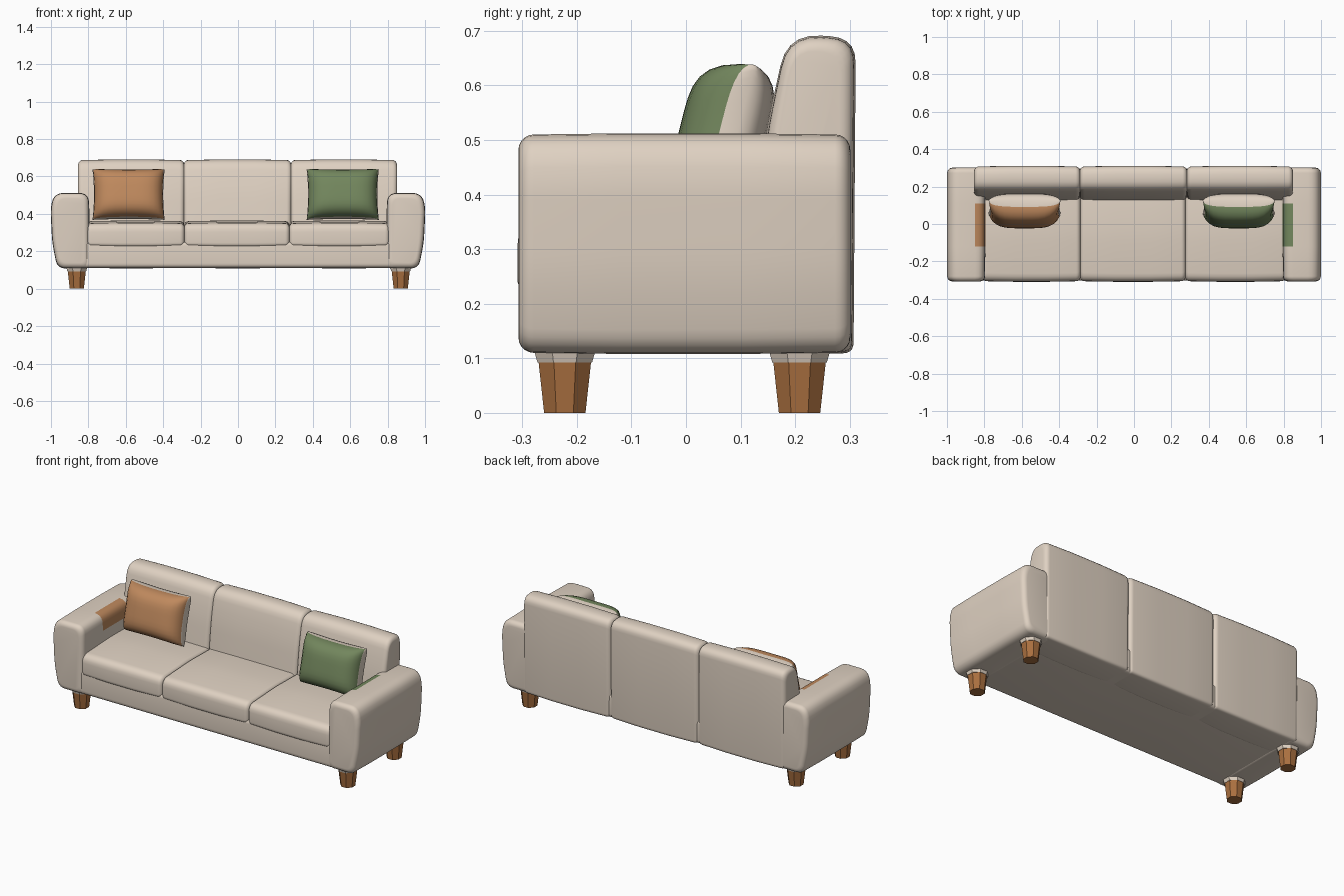
import bpy, bmesh, math
from mathutils import Vector, Matrix

if "Cube" in bpy.data.objects:
    bpy.data.objects.remove(bpy.data.objects["Cube"])


def material(name, rgb):
    m = bpy.data.materials.new(name)
    m.diffuse_color = (*rgb, 1)
    m.use_nodes = True
    m.node_tree.nodes["Principled BSDF"].inputs["Base Color"].default_value = m.diffuse_color
    return m


FABRIC = material("cream fabric", (0.74, 0.64, 0.54))
ORANGE = material("orange fabric", (0.52, 0.25, 0.11))
GREEN = material("green fabric", (0.17, 0.24, 0.11))
WOOD = material("wood", (0.40, 0.16, 0.05))


def finish(bm, name, mats, angle=50):
    bmesh.ops.recalc_face_normals(bm, faces=bm.faces)
    mesh = bpy.data.meshes.new(name)
    for f in bm.faces:
        f.smooth = angle > 0
    bm.to_mesh(mesh)
    bm.free()
    if angle > 0:
        mesh.set_sharp_from_angle(angle=math.radians(angle))
    for m in mats:
        mesh.materials.append(m)
    ob = bpy.data.objects.new(name, mesh)
    bpy.context.collection.objects.link(ob)
    return ob


def rounded(corners, seg=5):
    """Turn (u, v, radius) corners into an outline with rounded corners."""
    pts = []
    for i, (u, v, r) in enumerate(corners):
        p = Vector((u, v))
        if r == 0:
            pts.append(p)
            continue
        a = p + (Vector(corners[i - 1][:2]) - p).normalized() * r
        b = p + (Vector(corners[(i + 1) % len(corners)][:2]) - p).normalized() * r
        for k in range(seg + 1):
            t = k / seg
            pts.append(a * (1 - t) ** 2 + p * 2 * t * (1 - t) + b * t * t)
    return pts


def loft(name, corners, stations, axis, mats=(FABRIC,), paint=None):
    """Sweep an outline along x or y; each station is (position, inset)."""
    pts = rounded(corners)
    lo = Vector((min(p.x for p in pts), min(p.y for p in pts)))
    hi = Vector((max(p.x for p in pts), max(p.y for p in pts)))
    mid, half = (lo + hi) / 2, (hi - lo) / 2
    bm = bmesh.new()
    rings = []
    for pos, inset in stations:
        ring = []
        for p in pts:
            u = mid.x + (p.x - mid.x) * (1 - inset / half.x)
            v = mid.y + (p.y - mid.y) * (1 - inset / half.y)
            ring.append(bm.verts.new((pos, u, v) if axis == 'x' else (u, pos, v)))
        rings.append(ring)
    n = len(pts)
    for a, b in zip(rings, rings[1:]):
        for i in range(n):
            f = bm.faces.new((a[i], a[(i + 1) % n], b[(i + 1) % n], b[i]))
            if paint and paint(f.calc_center_median()):
                f.material_index = 1
    bm.faces.new(rings[0])
    bm.faces.new(rings[-1])
    return finish(bm, name, mats)


def soft_ends(a, b, r, crown=0.0, inner=()):
    """Stations that round both ends of a sweep with radius r."""
    edge = [(r * (1 - math.cos(t)), r * (1 - math.sin(t)))
            for t in (math.pi / 2 * k / 5 for k in range(6))]
    out = [(a + d, i) for d, i in edge]
    out += [(y, -crown) for y in (inner or ((2 * a + b) / 3, (a + 2 * b) / 3))]
    return out + [(b - d, i) for d, i in reversed(edge)]


# Base between the arms
base = [(-0.302, 0.112, 0.025), (-0.302, 0.25, 0.02), (0.298, 0.25, 0.02), (0.298, 0.112, 0.025)]
loft("base", base, soft_ends(-0.94, 0.94, 0.01), 'x')

# Three seat cushions and three back cushions
seat = [(-0.306, 0.228, 0.02), (-0.306, 0.348, 0.045), (-0.05, 0.362, 0.05),
        (0.17, 0.358, 0.02), (0.17, 0.228, 0.02)]
back = [(0.304, 0.112, 0.02), (0.308, 0.684, 0.045), (0.187, 0.692, 0.06),
        (0.15, 0.52, 0.06), (0.128, 0.34, 0.02), (0.128, 0.112, 0.02)]
for side, s0, s1, b0, b1 in (("left", -0.81, -0.286, -0.855, -0.287),
                             ("middle", -0.288, 0.276, -0.29, 0.285),
                             ("right", 0.274, 0.81, 0.282, 0.85)):
    loft(side + "_seat_cushion", seat, soft_ends(s0, s1, 0.024, 0.003), 'x')
    loft(side + "_back_cushion", back, soft_ends(b0, b1, 0.026, 0.003), 'x')

# Arms, each with a coloured patch on the inner shoulder
for side, s, tint in (("left", -1, ORANGE), ("right", 1, GREEN)):
    arm = [(0.965, 0.11, 0.045), (0.992, 0.25, 0.05), (1.0, 0.42, 0.03), (0.985, 0.51, 0.055),
           (0.80, 0.51, 0.05), (0.797, 0.42, 0), (0.795, 0.11, 0.03)]
    arm = [(s * x, z, r) for x, z, r in arm]
    loft(side + "_arm", arm,
         soft_ends(-0.307, 0.301, 0.028, 0.002, (-0.12, 0.0, 0.11)), 'y', (FABRIC, tint),
         lambda c: abs(c.x) < 0.845 and c.z > 0.42 and -0.12 < c.y < 0.11)


# Throw pillows leaning on the back, coloured in front and cream behind
def pillow(name, x, tint):
    n = 8
    t = [math.sin(math.pi / 2 * k / n) for k in range(-n, n + 1)]
    bm = bmesh.new()
    for depth, idx in ((-0.105, 1), (0.055, 0)):
        grid = []
        for v in t:
            row = []
            for u in t:
                puff = (max(0, 1 - u ** 4) * max(0, 1 - v ** 4)) ** 0.45
                px = u * (0.185 + 0.008 * v * v)
                pz = v * (0.132 + 0.007 * u * u)
                row.append(bm.verts.new((px, depth * puff, pz)))
            grid.append(row)
        for j in range(2 * n):
            for i in range(2 * n):
                f = bm.faces.new((grid[j][i], grid[j][i + 1], grid[j + 1][i + 1], grid[j + 1][i]))
                f.material_index = idx
                # cream piping along the seam
                if i in (0, 2 * n - 1) or j in (0, 2 * n - 1):
                    f.material_index = 0
    bmesh.ops.remove_doubles(bm, verts=bm.verts, dist=0.0005)
    tilt = Matrix.Rotation(math.radians(-14), 4, 'X')
    bm.transform(Matrix.Translation((x, 0.092, 0.503)) @ tilt)
    finish(bm, name, (FABRIC, tint), 70)


pillow("left_pillow", -0.585, ORANGE)
pillow("right_pillow", 0.56, GREEN)


# Faceted tapered legs with cream collars
def cone(name, x, y, z0, z1, r0, r1, mat):
    bm = bmesh.new()
    bmesh.ops.create_cone(bm, cap_ends=True, segments=8, radius1=r0, radius2=r1, depth=z1 - z0)
    spin = Matrix.Rotation(math.pi / 8, 4, 'Z')
    bm.transform(Matrix.Translation((x, y, (z0 + z1) / 2)) @ spin)
    finish(bm, name, (mat,), 0)


for side, x in (("left", -0.862), ("right", 0.87)):
    for end, y in (("front", -0.222), ("back", 0.208)):
        cone(f"{end}_{side}_leg", x, y, 0.0, 0.093, 0.041, 0.052, WOOD)
        cone(f"{end}_{side}_leg_collar", x, y, 0.092, 0.118, 0.054, 0.062, FABRIC)
